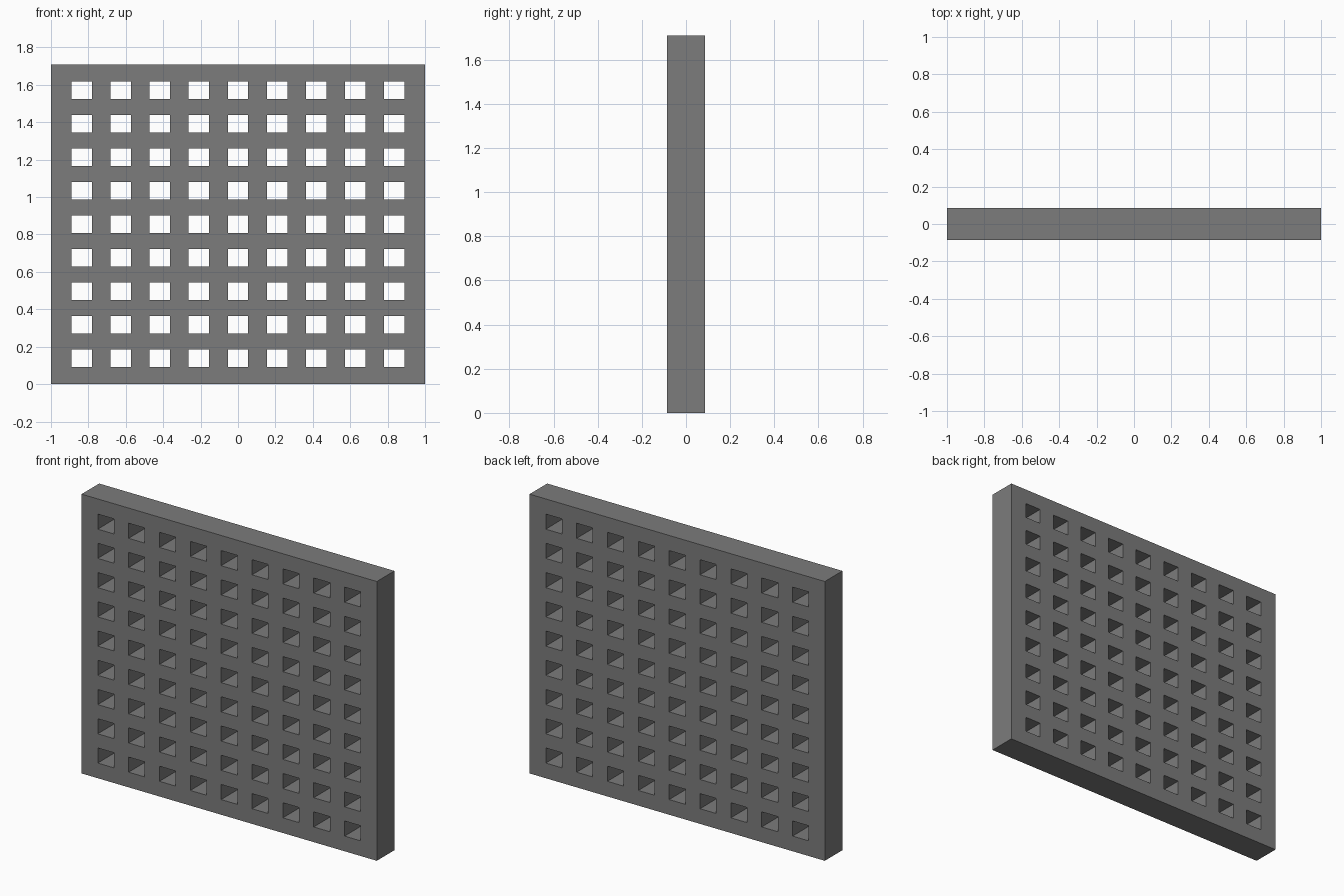
import bpy
import bmesh

cube = bpy.data.objects.get("Cube")
if cube:
    bpy.data.objects.remove(cube, do_unlink=True)

# Panel and hole layout
WIDTH, HEIGHT, DEPTH = 2.0, 1.71, 0.17
COUNT = 9
HOLE_W, HOLE_H = 0.109, 0.0925
PITCH_X, PITCH_Z = 0.209, 0.179


def grid_lines(start, end, pitch, hole):
    """Outer edges plus both edges of every hole; odd cells are openings."""
    middle = (start + end) / 2
    lines = [start]
    for i in range(COUNT):
        c = middle + (i - (COUNT - 1) / 2) * pitch
        lines += [c - hole / 2, c + hole / 2]
    return lines + [end]


# Grey material
grey = bpy.data.materials.new("dark grey")
grey.use_nodes = True
colour = (0.2, 0.2, 0.2, 1)
grey.diffuse_color = colour
grey.node_tree.nodes["Principled BSDF"].inputs["Base Color"].default_value = colour

# Front sheet with square openings
xs = grid_lines(-WIDTH / 2, WIDTH / 2, PITCH_X, HOLE_W)
zs = grid_lines(0, HEIGHT, PITCH_Z, HOLE_H)
bm = bmesh.new()
verts = [[bm.verts.new((x, -DEPTH / 2, z)) for z in zs] for x in xs]
for i in range(len(xs) - 1):
    for j in range(len(zs) - 1):
        if not (i % 2 and j % 2):
            bm.faces.new((verts[i][j], verts[i + 1][j],
                          verts[i + 1][j + 1], verts[i][j + 1]))

# Thicken into a solid panel
front = bm.faces[:]
result = bmesh.ops.extrude_face_region(bm, geom=front, use_keep_orig=True)
moved = [g for g in result["geom"] if isinstance(g, bmesh.types.BMVert)]
bmesh.ops.translate(bm, verts=moved, vec=(0, DEPTH, 0))
bmesh.ops.recalc_face_normals(bm, faces=bm.faces[:])

mesh = bpy.data.meshes.new("lattice_panel")
bm.to_mesh(mesh)
bm.free()
mesh.materials.append(grey)
panel = bpy.data.objects.new("lattice_panel", mesh)
bpy.context.scene.collection.objects.link(panel)
